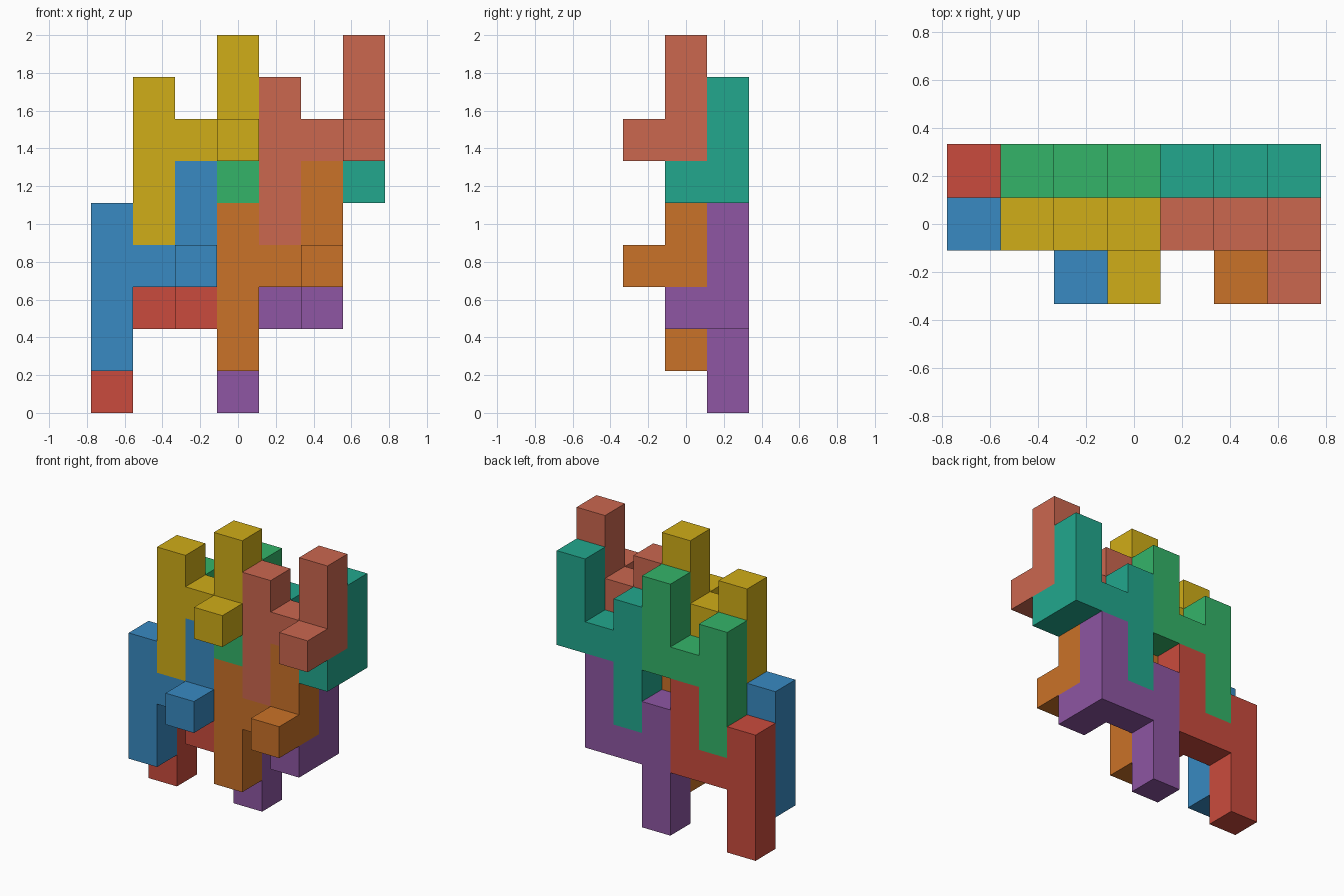
import bpy, bmesh
from mathutils import Vector

if "Cube" in bpy.data.objects:
    bpy.data.objects.remove(bpy.data.objects["Cube"])

U = 2 / 9  # edge of one cube cell

# Cells of one puzzle piece: tall leg, bridge, short leg, forward knob
CELLS = {(0, 0, k) for k in range(4)} | {(1, 0, 2)}
CELLS |= {(2, 0, k) for k in (2, 3, 4)} | {(2, -1, 2)}


def linear(c):
    c /= 255
    return c / 12.92 if c <= 0.04045 else ((c + 0.055) / 1.055) ** 2.4


def piece(name, offset, rgb):
    bm = bmesh.new()
    # Outer skin only: a face wherever a cell has no neighbour
    for cell in CELLS:
        for axis in range(3):
            for s in (-1, 1):
                n = Vector((0, 0, 0))
                n[axis] = s
                if tuple(int(a + b) for a, b in zip(cell, n)) in CELLS:
                    continue
                a = Vector((0, 0, 0))
                a[(axis + 1) % 3] = 0.5
                b = n.cross(a)
                mid = Vector(cell) + Vector(offset) + n * 0.5 + Vector((-3, -1, 0.5))
                bm.faces.new([bm.verts.new((mid + d) * U)
                              for d in (-a - b, a - b, a + b, b - a)])
    bmesh.ops.remove_doubles(bm, verts=bm.verts, dist=1e-4)
    bmesh.ops.recalc_face_normals(bm, faces=bm.faces)
    bmesh.ops.dissolve_limit(bm, angle_limit=0.01, verts=bm.verts, edges=bm.edges)
    me = bpy.data.meshes.new(name)
    bm.to_mesh(me)
    bm.free()
    mat = bpy.data.materials.new(name + "_paint")
    mat.diffuse_color = (*(linear(c) for c in rgb), 1)
    mat.use_nodes = True
    mat.node_tree.nodes["Principled BSDF"].inputs["Base Color"].default_value = mat.diffuse_color
    me.materials.append(mat)
    bpy.context.collection.objects.link(bpy.data.objects.new(name, me))


# Front layer
piece("front_piece_blue", (0, 1, 1), (56, 138, 194))
piece("front_piece_orange", (3, 1, 1), (202, 114, 40))
piece("front_piece_yellow", (1, 1, 4), (208, 173, 24))
piece("front_piece_salmon", (4, 1, 4), (203, 103, 79))
# Back layer
piece("back_piece_red", (0, 2, 0), (202, 75, 61))
piece("back_piece_purple", (3, 2, 0), (142, 86, 163))
piece("back_piece_green", (1, 2, 3), (52, 180, 105))
piece("back_piece_teal", (4, 2, 3), (34, 167, 141))
